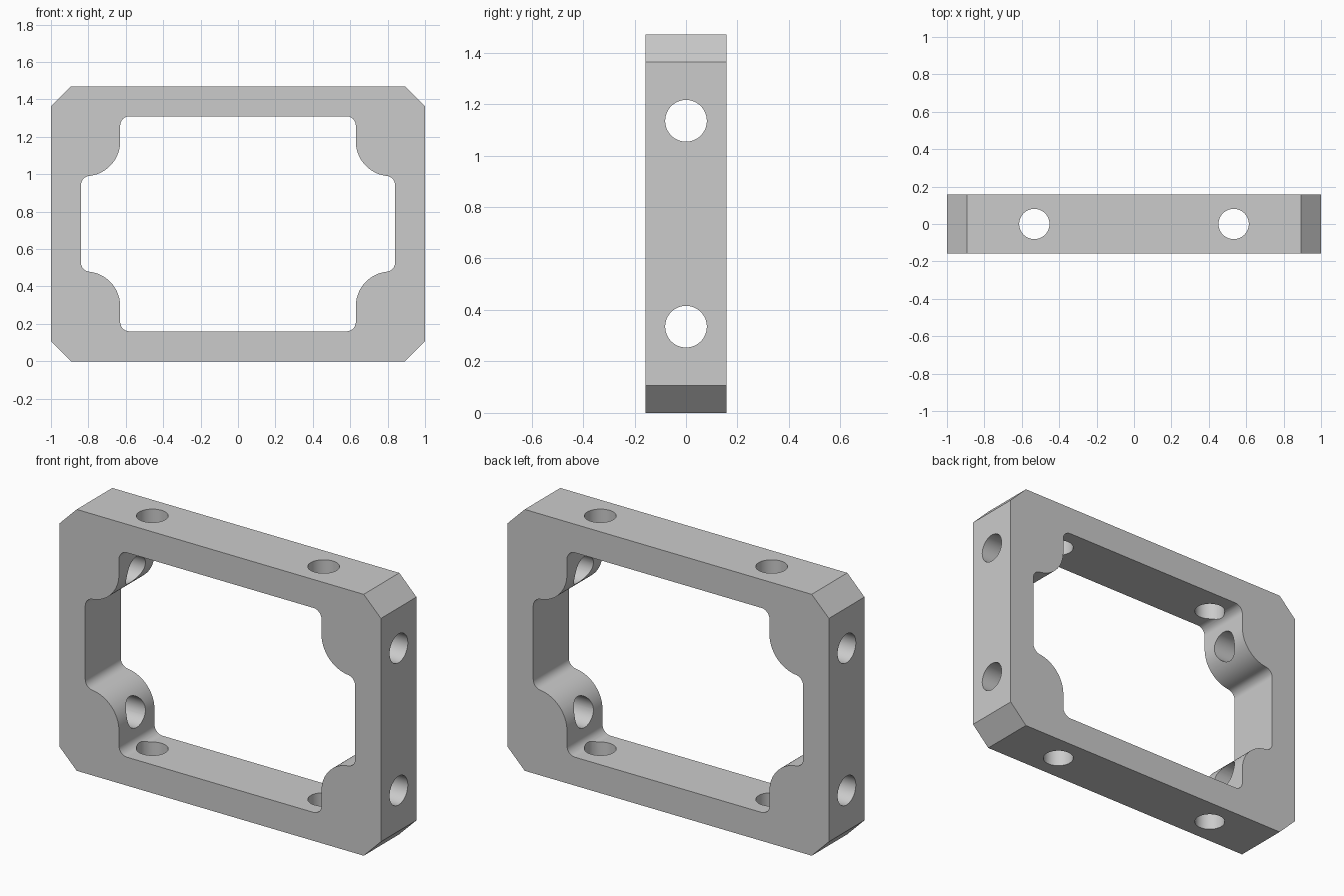
import bpy, bmesh
from math import sin, cos, radians, sqrt, atan2, degrees
from mathutils import Matrix

if "Cube" in bpy.data.objects:
    bpy.data.objects.remove(bpy.data.objects["Cube"])

H, D = 1.47, 0.158          # height, half depth
CH = 0.107                  # outer corner chamfer


def prism(name, pts, half):
    """Extrude an x-z outline along y."""
    bm = bmesh.new()
    face = bm.faces.new([bm.verts.new((x, -half, z)) for x, z in pts])
    ext = bmesh.ops.extrude_face_region(bm, geom=[face])
    verts = [v for v in ext["geom"] if isinstance(v, bmesh.types.BMVert)]
    bmesh.ops.translate(bm, verts=verts, vec=(0, 2 * half, 0))
    bmesh.ops.recalc_face_normals(bm, faces=bm.faces)
    return add_object(name, bm)


def add_object(name, bm):
    me = bpy.data.meshes.new(name)
    bm.to_mesh(me)
    bm.free()
    ob = bpy.data.objects.new(name, me)
    bpy.context.collection.objects.link(ob)
    return ob


def arc(cx, cz, r, a0, a1, n):
    return [(cx + r * cos(radians(a0 + (a1 - a0) * i / n)),
             cz + r * sin(radians(a0 + (a1 - a0) * i / n))) for i in range(n + 1)]


def four_way(quarter):
    """Mirror the lower right quarter into a closed outline."""
    right = quarter + [(x, H - z) for x, z in reversed(quarter)]
    return right + [(-x, z) for x, z in reversed(right)]


def bore(name, pos, axis):
    bm = bmesh.new()
    rot = Matrix.Rotation(radians(90), 4, 'Y') if axis == 'X' else Matrix()
    bmesh.ops.create_cone(bm, cap_ends=True, segments=48, radius1=0.081,
                          radius2=0.081, depth=3, matrix=Matrix.Translation(pos) @ rot)
    return add_object(name, bm)


# Chamfered outer block
frame = prism("frame", four_way([(1 - CH, 0), (1, CH)]), D)

# Window with rounded corner lobes
wall, floor, lobe_x, f = 0.84, 0.16, 0.63, 0.05
R = 0.185
cx, cz = lobe_x + R, 0.295
fx = wall - f
fz = cz + sqrt((R + f) ** 2 - (fx - cx) ** 2)
t = degrees(atan2(fz - cz, fx - cx))
quarter = (arc(lobe_x - f, floor + f, f, -90, 0, 8)
           + arc(cx, cz, R, 180, t, 20)
           + arc(fx, fz, f, t - 180, 0, 8))
cutters = [prism("window_cutter", four_way(quarter), D * 2)]

# Screw holes through the bars
for s in (-1, 1):
    cutters.append(bore("vertical_hole_cutter", (s * 0.533, 0, H / 2), 'Z'))
    cutters.append(bore("side_hole_cutter", (0, 0, H / 2 + s * 0.4), 'X'))

for c in cutters:
    c.hide_render = True
    m = frame.modifiers.new(c.name, 'BOOLEAN')
    m.operation, m.solver, m.object = 'DIFFERENCE', 'EXACT', c

bpy.context.view_layer.objects.active = frame
frame.select_set(True)
for m in list(frame.modifiers):
    bpy.ops.object.modifier_apply(modifier=m.name)
for c in cutters:
    bpy.data.objects.remove(c)

# Smooth curved walls, crisp edges
bpy.ops.object.shade_smooth_by_angle(angle=radians(30))
w = frame.modifiers.new("weighted_normals", 'WEIGHTED_NORMAL')
w.keep_sharp = True
